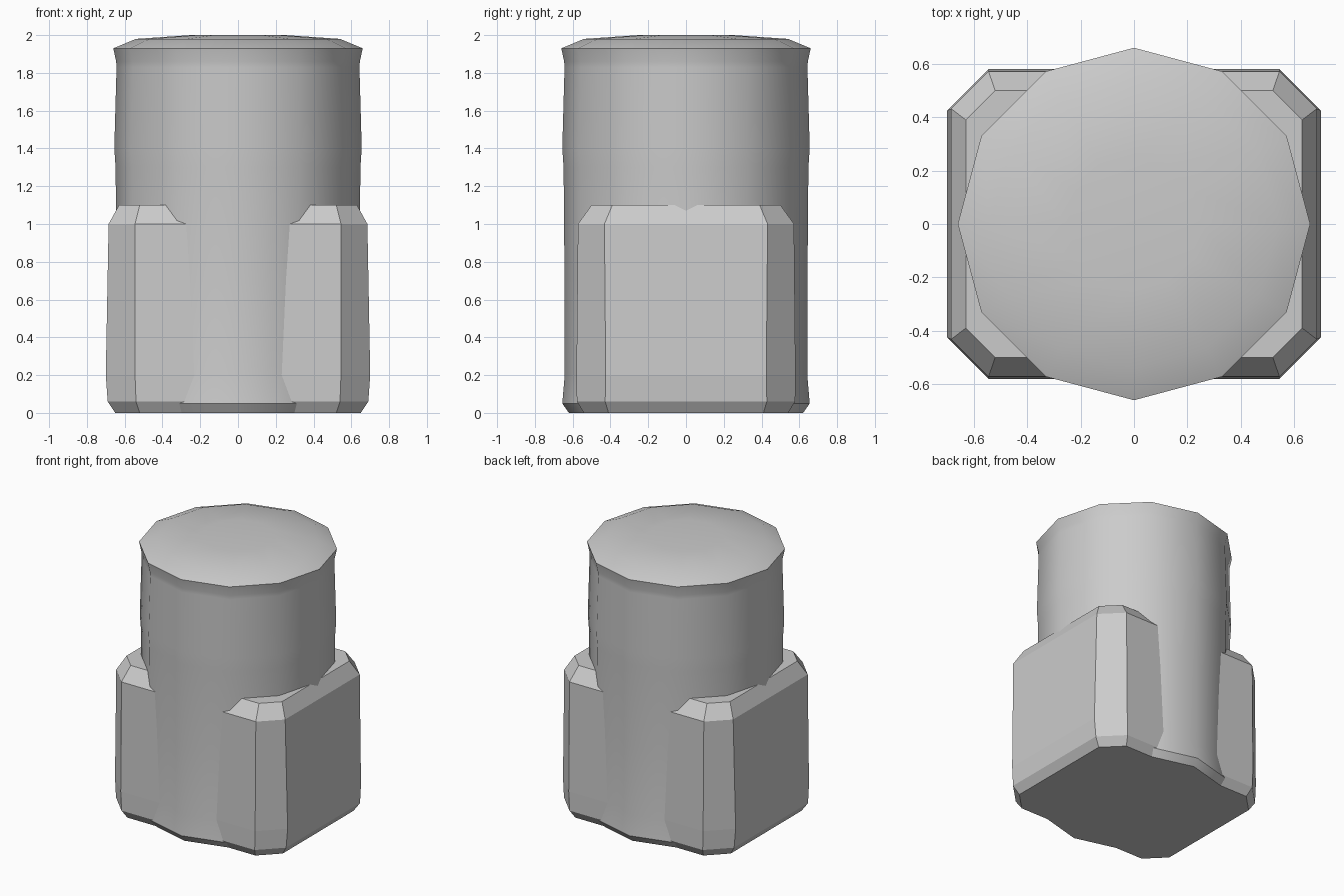
import bpy
import bmesh
from math import cos, sin, pi, radians

cube = bpy.data.objects.get("Cube")
if cube:
    bpy.data.objects.remove(cube, do_unlink=True)

# Single plain grey material
grey = bpy.data.materials.new("plain_grey")
grey.use_nodes = True
colour = (0.6, 0.6, 0.6, 1)
grey.diffuse_color = colour
grey.node_tree.nodes["Principled BSDF"].inputs["Base Color"].default_value = colour


def loft(name, rings):
    """Skin a stack of equal-length rings and cap both ends."""
    bm = bmesh.new()
    loops = [[bm.verts.new(p) for p in ring] for ring in rings]
    n = len(loops[0])
    for low, high in zip(loops, loops[1:]):
        for i in range(n):
            j = (i + 1) % n
            bm.faces.new((low[i], low[j], high[j], high[i]))
    bm.faces.new(loops[0][::-1])
    bm.faces.new(loops[-1])
    mesh = bpy.data.meshes.new(name)
    bm.to_mesh(mesh)
    bm.free()
    mesh.materials.append(grey)
    obj = bpy.data.objects.new(name, mesh)
    bpy.context.collection.objects.link(obj)
    return obj


def round_ring(radius, z, sides=12):
    return [(radius * cos(2 * pi * i / sides), radius * sin(2 * pi * i / sides), z)
            for i in range(sides)]


def chamfered_ring(x, y, cut, z):
    """Rectangle with cut corners, counter-clockwise."""
    a, b = x - cut, y - cut
    return [(x, -b, z), (x, b, z), (a, y, z), (-a, y, z),
            (-x, b, z), (-x, -b, z), (-a, -y, z), (a, -y, z)]


# Twelve-sided column with a flared foot, a rim and a domed top
column_profile = [(0.62, 0), (0.655, 0.05), (0.642, 0.2), (0.643, 0.7),
                  (0.648, 1.3), (0.655, 1.4), (0.643, 1.83), (0.645, 1.86),
                  (0.66, 1.93), (0.54, 1.98), (0.25, 2.0)]
column = loft("column", [round_ring(r, z) for r, z in column_profile])

# Chamfered block wrapped round the lower half of the column
block_profile = [(0.65, 0.54, 0.13, 0), (0.69, 0.578, 0.15, 0.06),
                 (0.70, 0.58, 0.155, 0.2), (0.685, 0.572, 0.14, 1.0),
                 (0.63, 0.5, 0.11, 1.1)]
block = loft("base_block", [chamfered_ring(*p) for p in block_profile])

# Smooth column with sharp rims, flat block
bpy.ops.object.select_all(action='DESELECT')
column.select_set(True)
bpy.context.view_layer.objects.active = column
bpy.ops.object.shade_smooth_by_angle(angle=radians(33))
